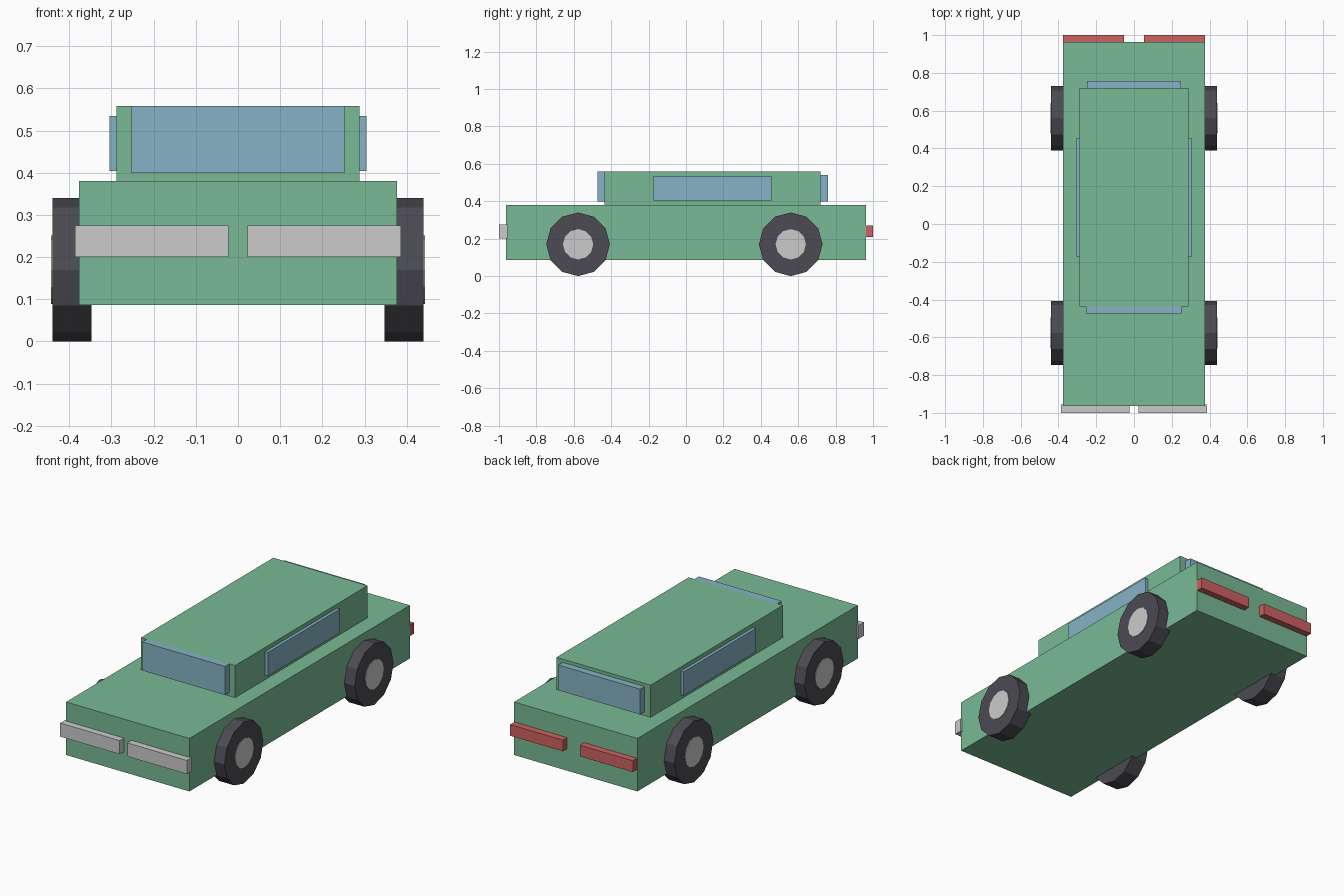
import bpy
from math import pi

if "Cube" in bpy.data.objects:
    bpy.data.objects.remove(bpy.data.objects["Cube"])


def material(name, rgb):
    m = bpy.data.materials.new(name)
    m.diffuse_color = (*rgb, 1)
    m.use_nodes = True
    m.node_tree.nodes["Principled BSDF"].inputs["Base Color"].default_value = m.diffuse_color
    return m


GREEN = material("green paint", (0.19, 0.49, 0.30))
BLUE = material("blue glass", (0.24, 0.45, 0.56))
RED = material("red lens", (0.62, 0.12, 0.12))
DARK = material("dark rubber", (0.07, 0.07, 0.085))


def finish(name, mat):
    ob = bpy.context.object
    ob.name = name
    if mat:
        ob.data.materials.append(mat)
    return ob


def box(name, x, y, z, mat=None):
    """Box from (min, max) ranges along each axis."""
    bpy.ops.mesh.primitive_cube_add(
        size=1, location=[(a + b) / 2 for a, b in (x, y, z)])
    ob = finish(name, mat)
    ob.scale = [b - a for a, b in (x, y, z)]
    bpy.ops.object.transform_apply(location=False, rotation=False, scale=True)
    return ob


def disc(name, radius, x0, x1, y, z, mat=None):
    """Twelve-sided cylinder lying along x."""
    bpy.ops.mesh.primitive_cylinder_add(
        vertices=12, radius=radius, depth=abs(x1 - x0),
        location=((x0 + x1) / 2, y, z), rotation=(0, pi / 2, 0))
    return finish(name, mat)


def side_range(s, a, b):
    return tuple(sorted((s * a, s * b)))


# Body and cabin
box("lower_body", (-0.377, 0.377), (-0.963, 0.963), (0.087, 0.38), GREEN)
box("cabin", (-0.288, 0.288), (-0.436, 0.72), (0.375, 0.558), GREEN)

# Front and rear glass
box("windshield", (-0.253, 0.253), (-0.474, -0.43), (0.40, 0.558), BLUE)
box("rear_window", (-0.25, 0.25), (0.715, 0.758), (0.40, 0.54), BLUE)

for s, side in ((-1, "left"), (1, "right")):
    # Side glass
    box(f"{side}_window", side_range(s, 0.28, 0.305), (-0.175, 0.456),
        (0.404, 0.535), BLUE)
    # Lights
    box(f"{side}_headlight", side_range(s, 0.023, 0.387), (-1.0, -0.955),
        (0.20, 0.275))
    box(f"{side}_taillight", side_range(s, 0.052, 0.375), (0.955, 1.0),
        (0.208, 0.27), RED)
    # Wheels
    for y, end in ((-0.577, "front"), (0.56, "rear")):
        disc(f"{end}_{side}_tyre", 0.17, s * 0.347, s * 0.44, y, 0.17, DARK)
        disc(f"{end}_{side}_hub", 0.081, s * 0.40, s * 0.443, y, 0.17)
